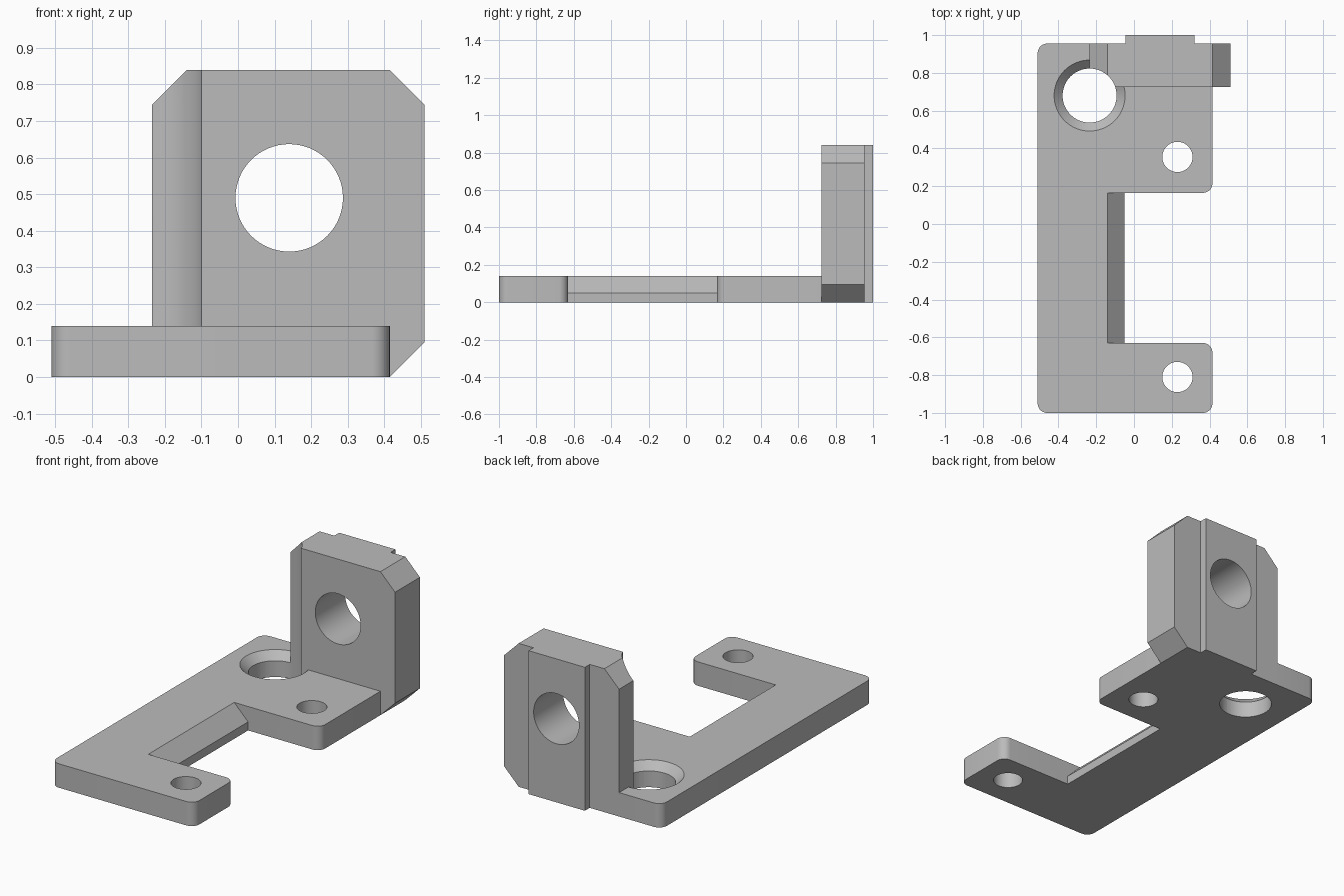
import bpy, bmesh, math
from mathutils import Vector

cube = bpy.data.objects.get("Cube")
if cube:
    bpy.data.objects.remove(cube, do_unlink=True)

grey = bpy.data.materials.new("matte grey")
grey.use_nodes = True
COLOUR = (0.5, 0.5, 0.5, 1)
grey.diffuse_color = COLOUR
grey.node_tree.nodes["Principled BSDF"].inputs["Base Color"].default_value = COLOUR


def prism(name, points, start, end, axis="Z"):
    """Extrude a flat outline along Z (points are x, y) or Y (points are x, z)."""
    bm = bmesh.new()
    place = (lambda a, b, d: (a, b, d)) if axis == "Z" else (lambda a, b, d: (a, d, b))
    face = bm.faces.new([bm.verts.new(place(a, b, start)) for a, b in points])
    top = bmesh.ops.extrude_face_region(bm, geom=[face])["geom"]
    verts = [g for g in top if isinstance(g, bmesh.types.BMVert)]
    bmesh.ops.translate(bm, verts=verts, vec=place(0, 0, end - start))
    bmesh.ops.recalc_face_normals(bm, faces=bm.faces)
    mesh = bpy.data.meshes.new(name)
    bm.to_mesh(mesh)
    bm.free()
    mesh.materials.append(grey)
    obj = bpy.data.objects.new(name, mesh)
    bpy.context.collection.objects.link(obj)
    return obj


def circle(x, y, r, n=64):
    return [(x + r * math.cos(math.tau * i / n), y + r * math.sin(math.tau * i / n))
            for i in range(n)]


def rounded(corners, steps=8):
    """Outline from (x, y, radius) right-angled corners."""
    out = []
    for i, (x, y, r) in enumerate(corners):
        p = Vector((x, y))
        if not r:
            out.append((x, y))
            continue
        a = (Vector(corners[i - 1][:2]) - p).normalized() * r
        b = (Vector(corners[(i + 1) % len(corners)][:2]) - p).normalized() * r
        for s in range(steps + 1):
            t = math.pi / 2 * s / steps
            out.append(tuple(p + a * (1 - math.sin(t)) + b * (1 - math.cos(t))))
    return out


def combine(target, tool, operation):
    """Apply a boolean and discard the tool object."""
    tool.hide_render = True
    mod = target.modifiers.new("boolean", "BOOLEAN")
    mod.operation, mod.object, mod.solver = operation, tool, "EXACT"
    bpy.context.view_layer.update()
    graph = bpy.context.evaluated_depsgraph_get()
    mesh = bpy.data.meshes.new_from_object(target.evaluated_get(graph))
    target.modifiers.clear()
    target.data = mesh
    bpy.data.objects.remove(tool, do_unlink=True)


LEFT, RIGHT, FRONT, BACK = -0.51, 0.415, -1.0, 0.955
THICK, TOP, R = 0.14, 0.84, 0.05
HOLE_X, HOLE_Y, HOLE_R = -0.235, 0.68, 0.143

# C-shaped base plate
bracket = prism("mounting_bracket", rounded([
    (LEFT, FRONT, R), (RIGHT, FRONT, R), (RIGHT, -0.63, R), (-0.05, -0.63, 0),
    (-0.05, 0.165, 0), (RIGHT, 0.165, R), (RIGHT, BACK, 0), (LEFT, BACK, R)]), 0, THICK)

# Sloped inner edge of the recess
combine(bracket, prism("slope_cutter", [(-0.05, 0.05), (-0.16, 0.16), (0, 0.16), (0, 0.05)],
                       -0.63, 0.165, "Y"), "DIFFERENCE")

# Countersink: a disc whose lower ring is narrowed to a 45 degree cone
sink = prism("countersink_cutter", circle(HOLE_X, HOLE_Y, 1), 0.075, 0.16)
for v in sink.data.vertices:
    r = HOLE_R + v.co.z - 0.095
    v.co.x = HOLE_X + (v.co.x - HOLE_X) * r
    v.co.y = HOLE_Y + (v.co.y - HOLE_Y) * r
combine(bracket, sink, "DIFFERENCE")

# Upright wall with chamfered corners, and the rib on its back
combine(bracket, prism("upright_wall", [
    (HOLE_X, 0), (RIGHT, 0), (0.51, 0.095), (0.51, 0.745), (RIGHT, TOP),
    (-0.14, TOP), (HOLE_X, 0.745)], 0.725, BACK, "Y"), "UNION")
combine(bracket, prism("back_rib", [(-0.045, 0), (0.32, 0), (0.32, TOP), (-0.045, TOP)],
                       0.9, 1.0, "Y"), "UNION")

# Vertical holes; the large one also scoops the side of the wall
for x, y, r in ((HOLE_X, HOLE_Y, HOLE_R), (0.23, 0.355, 0.08), (0.23, -0.81, 0.08)):
    combine(bracket, prism("drill_cutter", circle(x, y, r), -0.1, 1), "DIFFERENCE")

# Bore through the wall
combine(bracket, prism("bore_cutter", circle(0.14, 0.49, 0.147), 0.6, 1.1, "Y"), "DIFFERENCE")

# Smooth the round walls, keep the edges sharp
bpy.ops.object.select_all(action="DESELECT")
bracket.select_set(True)
bpy.context.view_layer.objects.active = bracket
bpy.ops.object.shade_smooth_by_angle(angle=math.radians(30))
